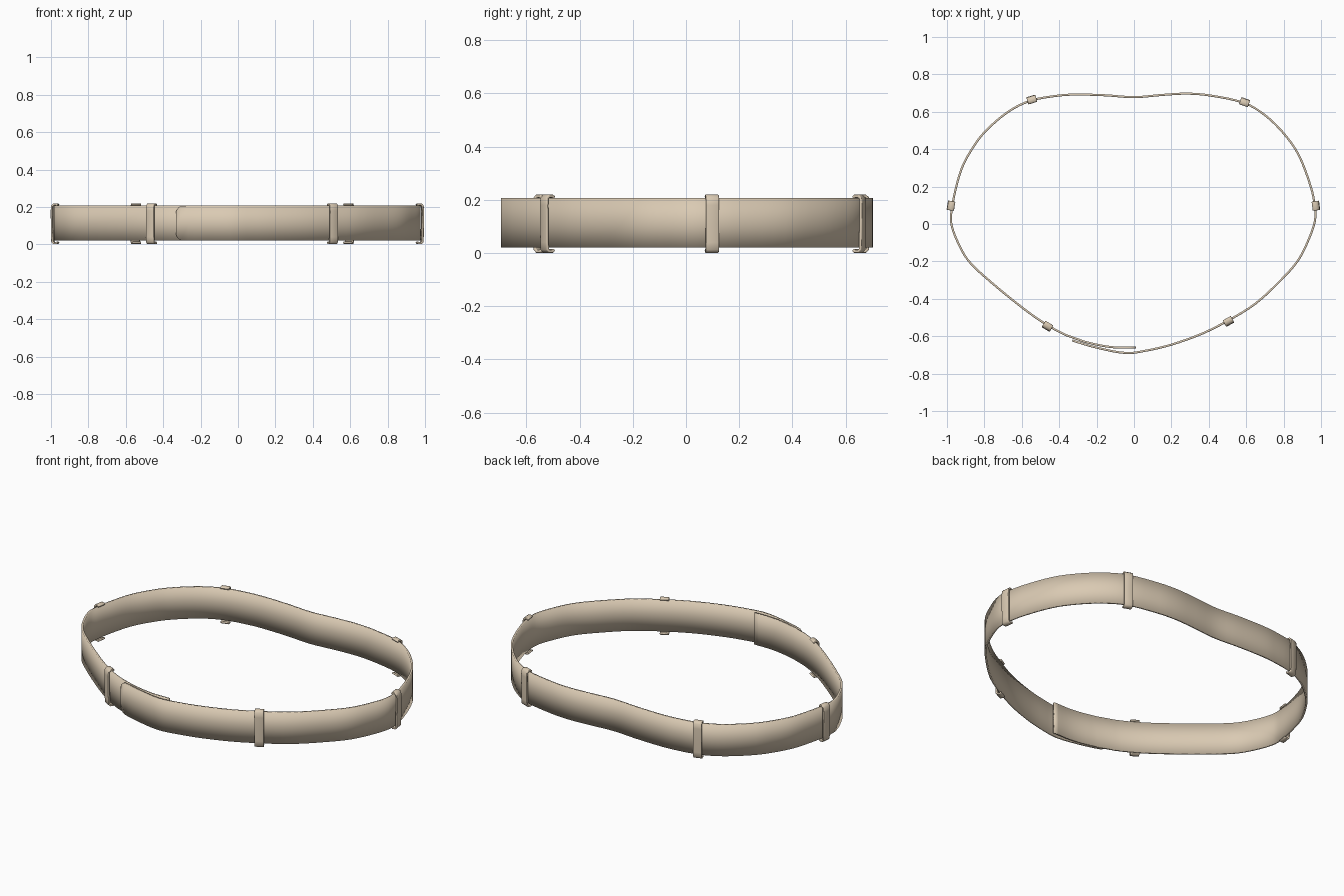
import bpy, bmesh, math
from mathutils import Vector
from mathutils.geometry import interpolate_bezier

if "Cube" in bpy.data.objects:
    bpy.data.objects.remove(bpy.data.objects["Cube"])

mat = bpy.data.materials.new("tan leather")
mat.diffuse_color = (0.70, 0.59, 0.45, 1)
mat.use_nodes = True
mat.node_tree.nodes["Principled BSDF"].inputs["Base Color"].default_value = mat.diffuse_color

Z0, Z1 = 0.02, 0.207

# Strap centreline seen from above: outer tip, round the waist, inner end
PATH = [(-.33, -.623), (-.2, -.661), (-.04, -.69), (.07, -.676), (.2, -.645), (.36, -.588),
        (.5, -.518), (.65, -.425), (.8, -.285), (.88, -.19), (.935, -.08), (.968, .02),
        (.966, .1), (.945, .2), (.88, .37), (.8, .485), (.7, .582), (.59, .647), (.4, .688),
        (.28, .697), (.15, .69), (0, .678), (-.15, .688), (-.3, .692), (-.4, .687),
        (-.55, .66), (-.67, .602), (-.8, .49), (-.87, .395), (-.92, .3), (-.955, .18),
        (-.974, .08), (-.978, .01), (-.95, -.08), (-.89, -.19), (-.8, -.28), (-.6, -.445),
        (-.46, -.543), (-.33, -.608), (-.2, -.645), (-.1, -.66), (.01, -.66)]


def smooth_path(pts, n=4):
    p = [Vector((x, y, 0)) for x, y in pts]
    out = []
    for i in range(len(p) - 1):
        a, b = p[i], p[i + 1]
        length = (b - a).length
        ta = (p[i + 1] - p[max(i - 1, 0)]).normalized() * length / 3
        tb = (p[min(i + 2, len(p) - 1)] - a).normalized() * length / 3
        out += interpolate_bezier(a, a + ta, b - tb, b, n + 1)[:-1]
    return out + [p[-1]]


def make_sheet(name, columns, thick, bevel=0):
    """Grid from columns of points, thickened evenly on both sides."""
    bm = bmesh.new()
    cols = [[bm.verts.new(v) for v in c] for c in columns]
    for a, b in zip(cols, cols[1:]):
        for i in range(len(a) - 1):
            bm.faces.new((a[i], b[i], b[i + 1], a[i + 1]))
    me = bpy.data.meshes.new(name)
    bm.to_mesh(me)
    bm.free()
    me.materials.append(mat)
    ob = bpy.data.objects.new(name, me)
    bpy.context.collection.objects.link(ob)
    s = ob.modifiers.new("thickness", 'SOLIDIFY')
    s.thickness, s.offset = thick, 0
    if bevel:
        b = ob.modifiers.new("soft edges", 'BEVEL')
        b.width, b.segments, b.limit_method = bevel, 2, 'ANGLE'
        b.angle_limit = math.radians(50)
    bpy.ops.object.select_all(action='DESELECT')
    ob.select_set(True)
    bpy.context.view_layer.objects.active = ob
    bpy.ops.object.shade_smooth_by_angle(angle=math.radians(35))
    return ob


# Strap, with rounded corners on the visible outer tip
line = smooth_path(PATH)
R = 0.04
first = line[0]
tip_dir = (line[1] - first).normalized()
tip = [first + tip_dir * (R * (1 - math.cos(a * math.pi / 12))) for a in range(6)]
line = tip + [p for p in line if (p - first).length > R]
cols = []
for i, p in enumerate(line):
    d = (p - first).length
    inset = R - math.sqrt(max(0, R * R - (R - d) ** 2)) if d < R and i < 6 else 0
    lo, hi = Z0 + inset, Z1 - inset
    cols.append([Vector((p.x, p.y, lo + (hi - lo) * k / 2)) for k in range(3)])
make_sheet("belt_strap", cols, 0.011)

# Keeper loops: C-shaped clips hooked over the strap's top and bottom edges
# profile is (distance outward, height)
CLIP = [(-.013, .208), (-.006, .214), (.008, .214), (.017, .206), (.019, .18), (.018, .11),
        (.017, .04), (.016, .014), (.008, .006), (-.006, .006), (-.013, .012)]
SPOTS = [("right", .968, .097), ("back_right", .59, .647), ("back_left", -.545, .661),
         ("left", -.974, .097), ("front_left", -.46, -.543), ("front_right", .503, -.517)]
for name, x, y in SPOTS:
    here = Vector((x, y, 0))
    i = min(range(8, len(line) - 8), key=lambda k: (line[k] - here).length)
    t = (line[i + 1] - line[i - 1]).normalized()
    n = Vector((t.y, -t.x, 0))
    make_sheet("belt_loop_" + name,
               [[here + t * s + n * o + Vector((0, 0, z)) for o, z in CLIP]
                for s in (-.025, .025)], 0.011, 0.003)
